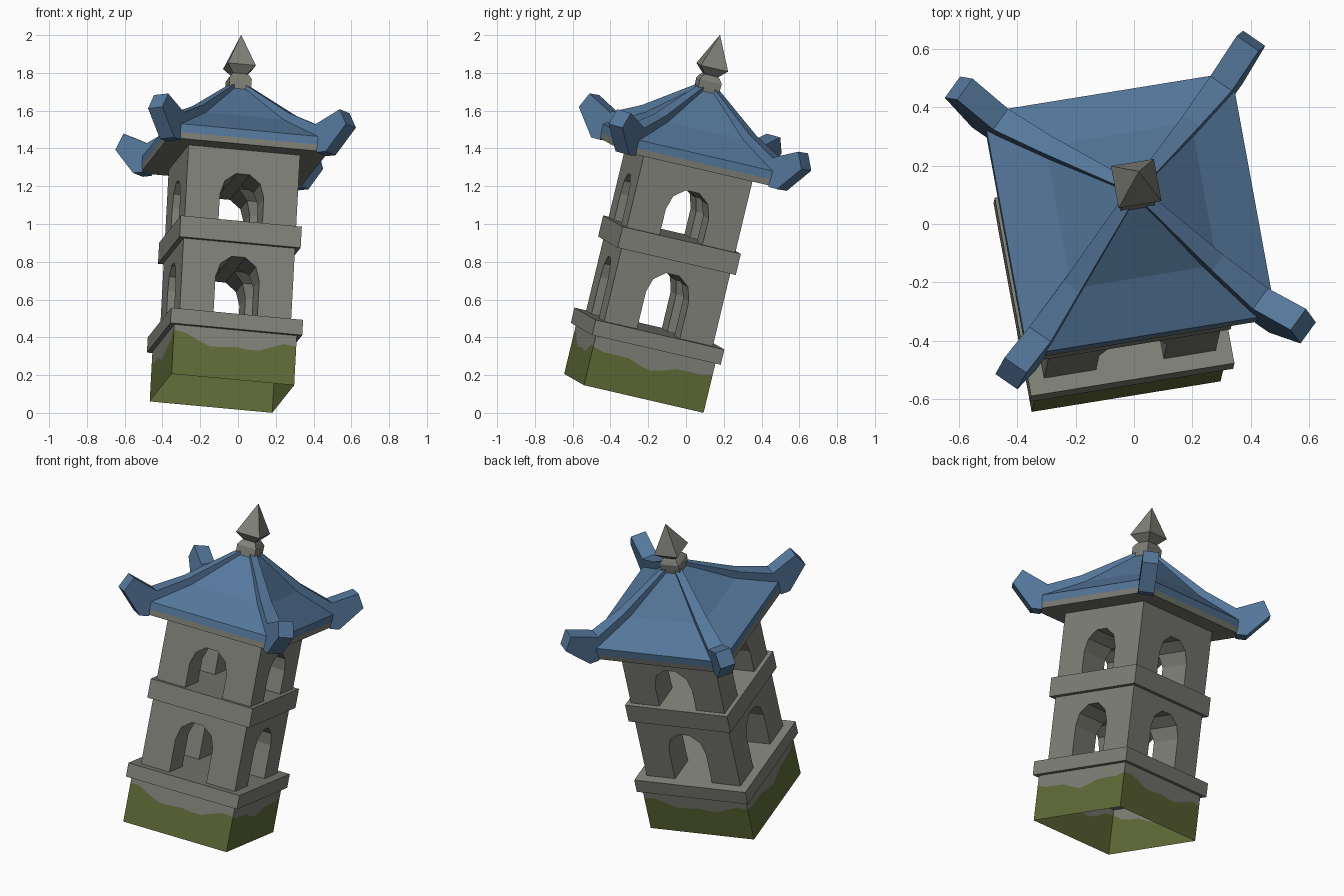
import bpy, bmesh, math
from mathutils import Matrix, Vector

if "Cube" in bpy.data.objects:
    bpy.data.objects.remove(bpy.data.objects["Cube"])

# Leaning frame of the whole tower
UX = Vector((0.983, 0.159, -0.091)).normalized()
UZ = UX.cross(Vector((-0.183, 0.958, -0.2205))).normalized()
UY = UZ.cross(UX)
LEAN = Matrix((UX, UY, UZ)).transposed().to_4x4()
LEAN.translation = Vector((-0.085, -0.276, 0.1035))


def material(name, rgb):
    m = bpy.data.materials.new(name)
    m.diffuse_color = (*rgb, 1)
    m.use_nodes = True
    m.node_tree.nodes["Principled BSDF"].inputs["Base Color"].default_value = m.diffuse_color
    return m


STONE = material("grey_stone", (0.215, 0.222, 0.188))
MOSS = material("green_moss", (0.118, 0.15, 0.038))
BLUE = material("blue_roof_tile", (0.092, 0.19, 0.335))


def finish(name, bm, mats, normals=True):
    if normals:
        bmesh.ops.recalc_face_normals(bm, faces=bm.faces)
    me = bpy.data.meshes.new(name)
    bm.to_mesh(me)
    bm.free()
    for m in mats:
        me.materials.append(m)
    ob = bpy.data.objects.new(name, me)
    ob.matrix_world = LEAN
    bpy.context.collection.objects.link(ob)
    return ob


def loft(name, rings, mats, cap_bottom=True, rule=None):
    """Stack of square rings given as (half width, height)."""
    bm = bmesh.new()
    rows = [[bm.verts.new((x * h, y * h, c))
             for x, y in ((-1, -1), (1, -1), (1, 1), (-1, 1))] for h, c in rings]
    for k in range(len(rows) - 1):
        for i in range(4):
            j = (i + 1) % 4
            f = bm.faces.new((rows[k][i], rows[k][j], rows[k + 1][j], rows[k + 1][i]))
            f.material_index = rule(k) if rule else 0
    if cap_bottom:
        bm.faces.new(rows[0][::-1])
    top = bm.faces.new(rows[-1])
    top.material_index = rule(len(rows)) if rule else 0
    return finish(name, bm, mats)


def extrude_profile(bm, pts, to3d, widths):
    """Solid between two offset copies of a 2D profile."""
    a = [bm.verts.new(to3d(p, -w)) for p, w in zip(pts, widths)]
    b = [bm.verts.new(to3d(p, w)) for p, w in zip(pts, widths)]
    bm.faces.new(a)
    bm.faces.new(b[::-1])
    n = len(pts)
    for i in range(n):
        j = (i + 1) % n
        bm.faces.new((a[i], b[i], b[j], a[j]))


# Plinth: open-bottomed shell with a wavy moss line
bm = bmesh.new()
N, H, TOP = 10, 0.33, 0.28
cols = []
for s in range(4):
    rot = Matrix.Rotation(s * math.pi / 2, 3, 'Z')
    for i in range(N):
        t = s + i / N
        line = 0.188 + 0.022 * math.cos(t * math.tau) + 0.012 * math.sin(t * math.tau * 2.5)
        line += 0.03 * max(0, 1 - 6 * min(t, 4 - t))
        cols.append([bm.verts.new(rot @ Vector((-H + 2 * H * i / N, -H, c)))
                     for c in (0, line, TOP)])
for i, c in enumerate(cols):
    d = cols[(i + 1) % len(cols)]
    for k in (0, 1):
        f = bm.faces.new((c[k], d[k], d[k + 1], c[k + 1]))
        f.material_index = 1 - k
finish("mossy_plinth", bm, [STONE, MOSS], False)

# Ledges between the storeys
loft("lower_ledge", [(0.355, 0.27), (0.355, 0.353)], [STONE])
loft("upper_ledge", [(0.326, 0.75), (0.326, 0.865)], [STONE])


# Storeys with arched openings cut through both ways
def arch_cutter(axis, bottom, top, r=0.118):
    pts = [(-r, bottom), (r, bottom)]
    for i in range(6):
        a = math.pi * i / 5
        pts.append((r * math.cos(a), top - 0.12 + 0.126 * math.sin(a)))
    bm = bmesh.new()
    if axis == 'y':
        extrude_profile(bm, pts, lambda p, w: (p[0], w, p[1]), [0.6] * len(pts))
    else:
        extrude_profile(bm, pts, lambda p, w: (w, p[0], p[1]), [0.6] * len(pts))
    ob = finish("arch_cutter", bm, [STONE])
    ob.hide_render = True
    return ob


def storey(name, z0, z1, arch_top):
    ob = loft(name, [(0.30, z0), (0.30, z1)], [STONE])
    cutters = [arch_cutter(ax, z0 - 0.1, arch_top) for ax in 'xy']
    for c in cutters:
        m = ob.modifiers.new("opening", 'BOOLEAN')
        m.operation, m.solver, m.object = 'DIFFERENCE', 'EXACT', c
    dg = bpy.context.evaluated_depsgraph_get()
    me = bpy.data.meshes.new_from_object(ob.evaluated_get(dg))
    ob.modifiers.clear()
    ob.data = me
    for c in cutters:
        bpy.data.objects.remove(c)


storey("lower_storey", 0.34, 0.76, 0.676)
storey("upper_storey", 0.85, 1.30, 1.127)

# Flared roof: stone soffit and rim, blue slopes
loft("roof", [(0.27, 1.258), (0.43, 1.258), (0.433, 1.292), (0.433, 1.337),
              (0.255, 1.455), (0.02, 1.685)],
     [STONE, BLUE], cap_bottom=False, rule=lambda k: 0 if k < 2 else 1)

# Corner ridges ending in upturned horns
ridge = [(0.01, 1.70), (0.255, 1.487), (0.385, 1.405), (0.494, 1.472), (0.527, 1.388),
         (0.44, 1.25), (0.40, 1.25), (0.37, 1.33), (0.255, 1.42), (0.01, 1.62)]
widths = [0.018, 0.034, 0.045, 0.046, 0.046, 0.046, 0.046, 0.045, 0.034, 0.018]
R = math.sqrt(0.5)
bm = bmesh.new()
for sx in (-1, 1):
    for sy in (-1, 1):
        extrude_profile(bm, ridge, lambda p, w: (
            sx * p[0] - sy * R * w, sy * p[0] + sx * R * w, p[1]), widths)
finish("roof_ridges", bm, [BLUE])

# Finial: collar and pointed four-sided cap
loft("finial", [(0.058, 1.63), (0.06, 1.705), (0.046, 1.728), (0.038, 1.736),
                (0.075, 1.778), (0.001, 1.953)], [STONE])
